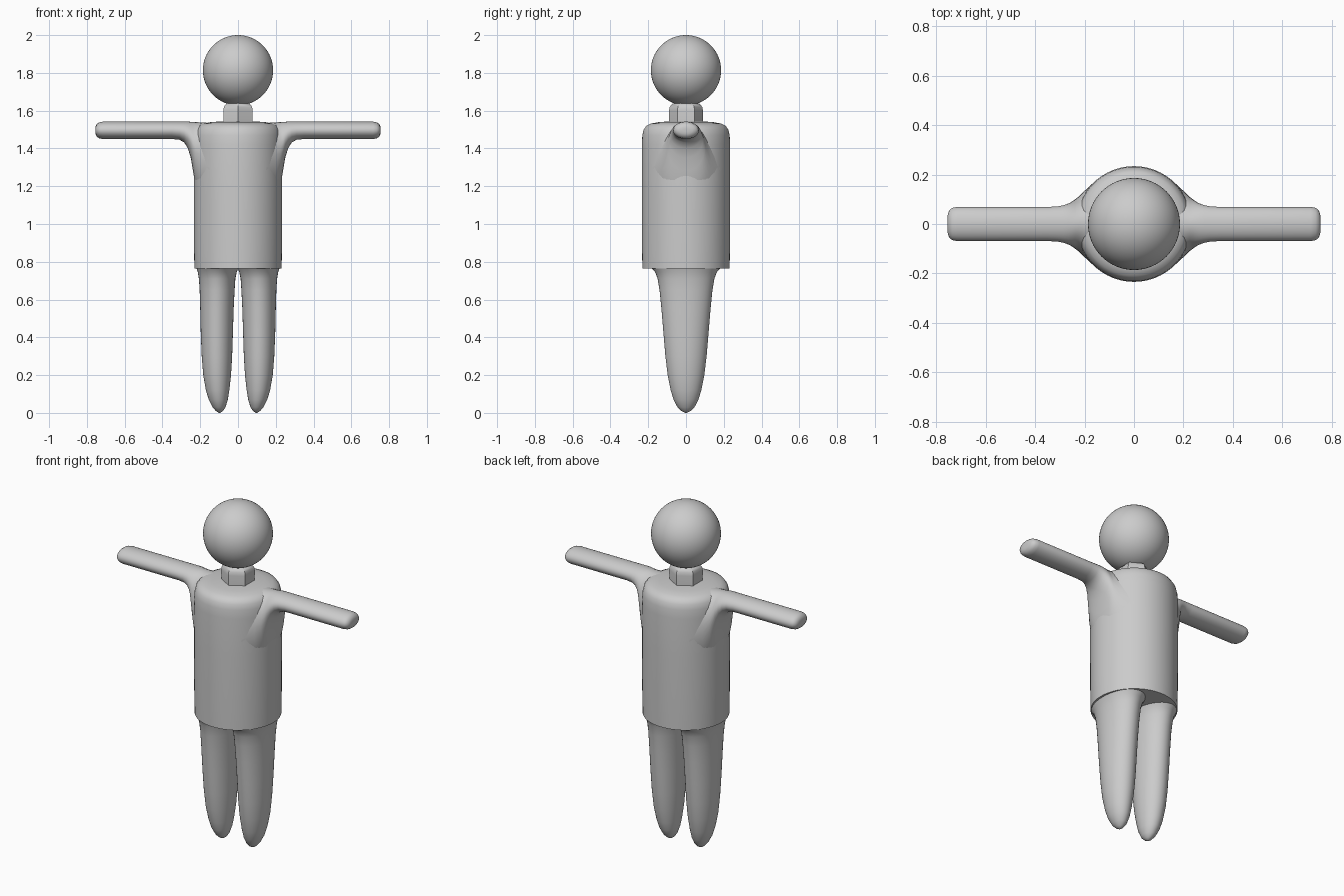
import bpy, bmesh, math
from mathutils import Vector

old = bpy.data.objects.get("Cube")
if old:
    bpy.data.objects.remove(old, do_unlink=True)

grey = bpy.data.materials.new("plain grey")
grey.use_nodes = True
grey.diffuse_color = (0.6, 0.6, 0.6, 1)
grey.node_tree.nodes["Principled BSDF"].inputs["Base Color"].default_value = (0.6, 0.6, 0.6, 1)


def finish(obj, angle):
    obj.data.materials.append(grey)
    bpy.ops.object.select_all(action='DESELECT')
    obj.select_set(True)
    bpy.context.view_layer.objects.active = obj
    bpy.ops.object.shade_smooth_by_angle(angle=math.radians(angle))


def loft(name, rings, u, v, sides, angle=40):
    """Skin elliptical rings (centre, u radius, v radius) and close both ends."""
    u, v = Vector(u), Vector(v)
    bm = bmesh.new()
    loops = []
    for centre, ru, rv in rings:
        loop = []
        for i in range(sides):
            a = math.tau * i / sides
            loop.append(bm.verts.new(Vector(centre) + u * ru * math.cos(a) + v * rv * math.sin(a)))
        loops.append(loop)
    for lo, hi in zip(loops, loops[1:]):
        for i in range(sides):
            j = (i + 1) % sides
            bm.faces.new((lo[i], lo[j], hi[j], hi[i]))
    bm.faces.new(loops[0][::-1])
    bm.faces.new(loops[-1])
    bmesh.ops.recalc_face_normals(bm, faces=bm.faces)
    mesh = bpy.data.meshes.new(name)
    bm.to_mesh(mesh)
    bm.free()
    obj = bpy.data.objects.new(name, mesh)
    bpy.context.collection.objects.link(obj)
    finish(obj, angle)
    return obj


X, Y, Z = (1, 0, 0), (0, 1, 0), (0, 0, 1)

# Torso: (height, radius)
torso = [(0.765, 0.231), (0.9, 0.233), (1.2, 0.234), (1.42, 0.234), (1.47, 0.231),
         (1.5, 0.224), (1.52, 0.21), (1.532, 0.185), (1.54, 0.14), (1.544, 0.07), (1.545, 0.01)]
loft("torso", [((0, 0, z), r, r) for z, r in torso], X, Y, 64)

# Neck: a six-sided post with a rounded top
neck = [(1.5, 0.088), (1.6, 0.09), (1.62, 0.086), (1.635, 0.074), (1.643, 0.055)]
loft("neck", [((0, 0, z), r, r) for z, r in neck], Y, X, 6, 35)

# Head
bpy.ops.mesh.primitive_uv_sphere_add(segments=64, ring_count=32, radius=0.186, location=(0, 0, 1.814))
head = bpy.context.object
head.name = "head"
finish(head, 40)

# Arm: (distance out, half width, underside height, top height)
arm = [(0.15, 0.18, 1.05, 1.535), (0.2, 0.134, 1.12, 1.538), (0.225, 0.11, 1.2, 1.54),
       (0.238, 0.1, 1.28, 1.541), (0.25, 0.091, 1.35, 1.541), (0.265, 0.083, 1.4, 1.542),
       (0.285, 0.076, 1.432, 1.542), (0.31, 0.071, 1.446, 1.542), (0.35, 0.069, 1.45, 1.542),
       (0.715, 0.069, 1.45, 1.542), (0.735, 0.065, 1.454, 1.538),
       (0.748, 0.055, 1.463, 1.529), (0.754, 0.035, 1.476, 1.516), (0.755, 0.015, 1.488, 1.504)]

# Leg: (height, inner edge, outer edge, half depth)
leg = [(0.0, 0.094, 0.102, 0.005), (0.01, 0.08, 0.117, 0.024), (0.03, 0.066, 0.135, 0.045),
       (0.07, 0.054, 0.155, 0.066), (0.12, 0.046, 0.17, 0.081), (0.2, 0.037, 0.184, 0.097),
       (0.3, 0.031, 0.192, 0.109), (0.42, 0.027, 0.197, 0.119), (0.55, 0.023, 0.2, 0.13),
       (0.65, 0.018, 0.203, 0.14), (0.71, 0.014, 0.207, 0.15), (0.745, 0.007, 0.213, 0.163),
       (0.77, -0.004, 0.221, 0.185)]

for side, s in (("left", 1), ("right", -1)):
    loft(side + "_arm", [((s * x, 0, (lo + hi) / 2), w, (hi - lo) / 2) for x, w, lo, hi in arm], Y, Z, 32)
    loft(side + "_leg", [((s * (a + b) / 2, 0, z), (b - a) / 2, d) for z, a, b, d in leg], X, Y, 40, 60)
